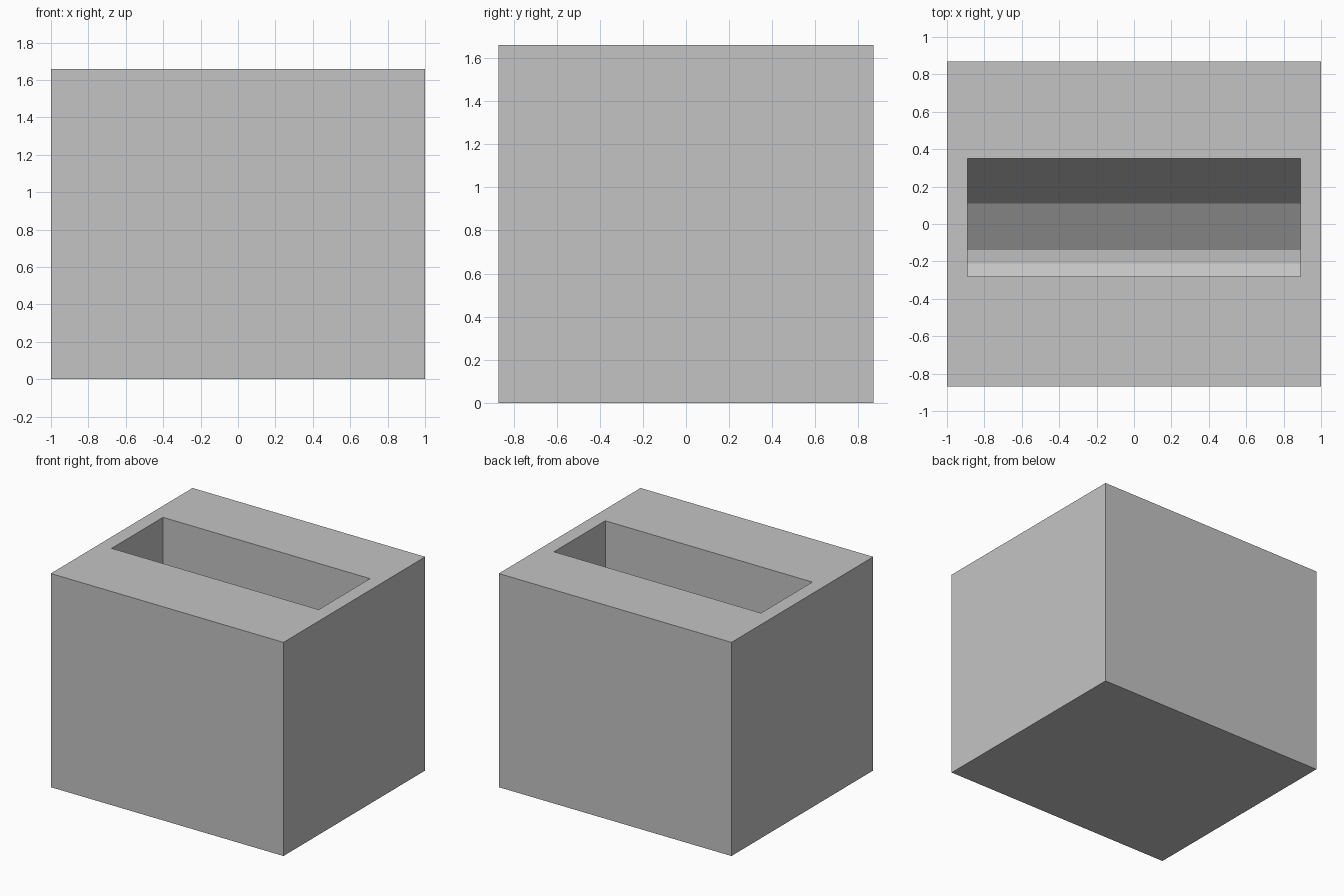
import bpy
import bmesh

# Remove the default object
cube = bpy.data.objects.get("Cube")
if cube:
    bpy.data.objects.remove(cube, do_unlink=True)

# Plain grey for the whole block
GREY = (0.55, 0.55, 0.55, 1.0)
grey = bpy.data.materials.new("plain_grey")
grey.use_nodes = True
grey.diffuse_color = GREY
grey.node_tree.nodes["Principled BSDF"].inputs["Base Color"].default_value = GREY

HALF_X, HALF_Y, HEIGHT = 1.0, 0.87, 1.66
SLOT_X = 0.89
# Slot cross-section (y, z): straight walls down to a curved, faceted floor
SLOT = [(-0.28, HEIGHT), (-0.28, 0.34), (-0.21, 0.30), (-0.14, 0.304),
        (0.11, 0.465), (0.35, 0.84), (0.35, HEIGHT)]


def rim_faces(bm, outer, inner):
    """Four flat faces between an outer and an inner rectangle."""
    for i in range(4):
        j = (i + 1) % 4
        bm.faces.new((outer[i], outer[j], inner[j], inner[i]))


bm = bmesh.new()
corners = [(-1, -1), (1, -1), (1, 1), (-1, 1)]
base = [bm.verts.new((sx * HALF_X, sy * HALF_Y, 0)) for sx, sy in corners]
top = [bm.verts.new((sx * HALF_X, sy * HALF_Y, HEIGHT)) for sx, sy in corners]

# Outer sides and underside
bm.faces.new(base[::-1])
for i in range(4):
    j = (i + 1) % 4
    bm.faces.new((base[i], base[j], top[j], top[i]))

# Slot: two end profiles bridged by strips
left = [bm.verts.new((SLOT_X, y, z)) for y, z in SLOT]
right = [bm.verts.new((-SLOT_X, y, z)) for y, z in SLOT]
for i in range(len(SLOT) - 1):
    bm.faces.new((left[i], left[i + 1], right[i + 1], right[i]))
bm.faces.new(left)
bm.faces.new(right[::-1])

# Flat top around the slot opening
rim_faces(bm, top, [right[0], left[0], left[-1], right[-1]])

bmesh.ops.recalc_face_normals(bm, faces=bm.faces)
mesh = bpy.data.meshes.new("slotted_block")
bm.to_mesh(mesh)
bm.free()
mesh.materials.append(grey)
block = bpy.data.objects.new("slotted_block", mesh)
bpy.context.collection.objects.link(block)
